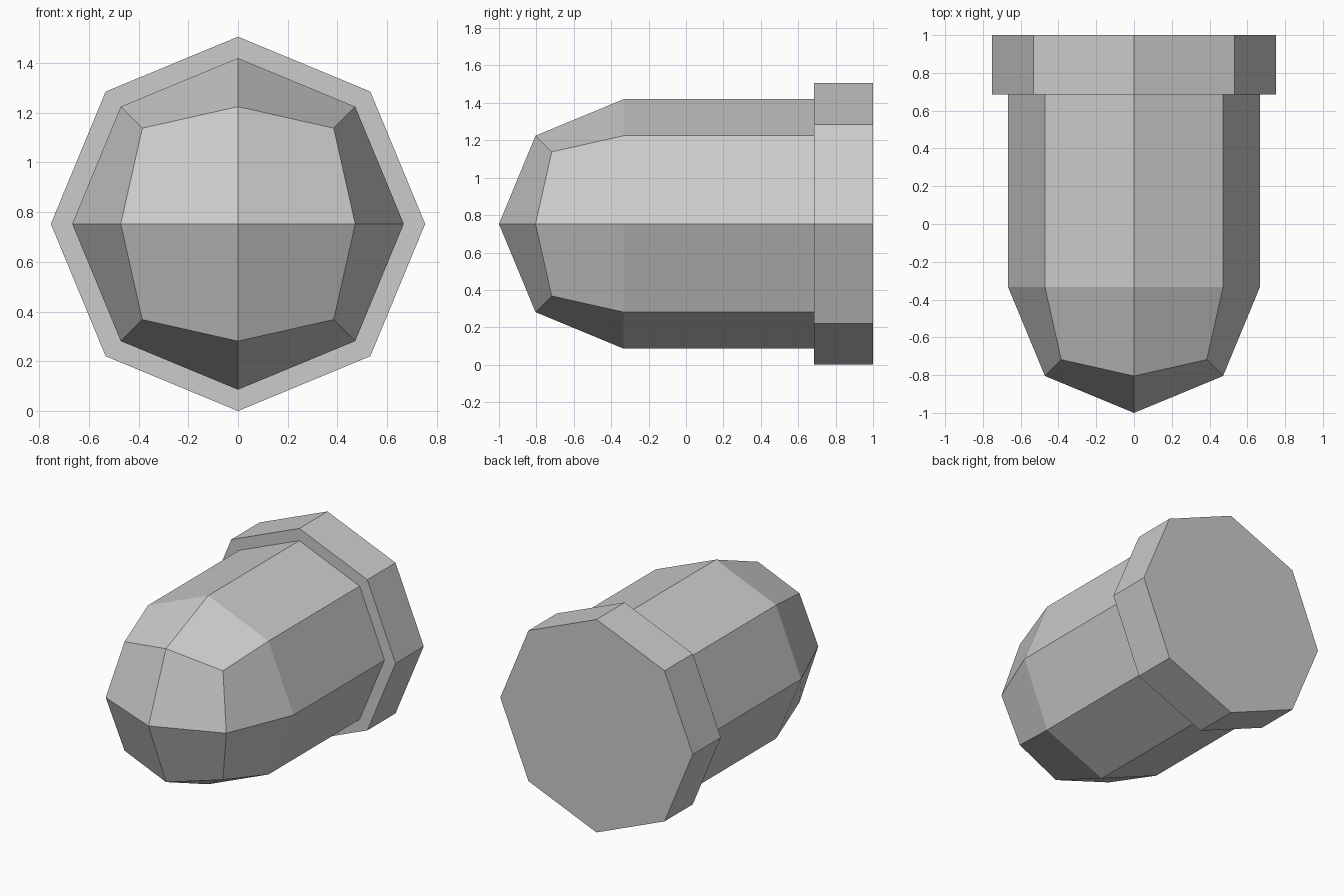
import bpy
import bmesh
from mathutils import Matrix, Vector

AXIS_Z = 0.753
NOSE_Y = -0.333
BODY_RADIUS = 0.667
FLANGE_FRONT = 0.685
FLANGE_RADIUS = 0.753

if "Cube" in bpy.data.objects:
    bpy.data.objects.remove(bpy.data.objects["Cube"], do_unlink=True)

grey = bpy.data.materials.new("plain grey")
grey.use_nodes = True
colour = (0.6, 0.6, 0.6, 1)
grey.diffuse_color = colour
grey.node_tree.nodes["Principled BSDF"].inputs["Base Color"].default_value = colour


def finish(bm, name):
    """Turn the bmesh into a flat-shaded object of one colour."""
    bmesh.ops.recalc_face_normals(bm, faces=bm.faces)
    mesh = bpy.data.meshes.new(name)
    bm.to_mesh(mesh)
    bm.free()
    mesh.materials.append(grey)
    obj = bpy.data.objects.new(name, mesh)
    bpy.context.collection.objects.link(obj)
    return obj


# Rounded body: front half of a cube divided once and pushed out to a sphere
bm = bmesh.new()
bmesh.ops.create_cube(bm, size=2)
bmesh.ops.subdivide_edges(bm, edges=bm.edges[:], cuts=1, use_grid_fill=True)
for v in bm.verts:
    v.co = v.co.normalized() * BODY_RADIUS
bmesh.ops.delete(bm, geom=[v for v in bm.verts if v.co.y > 0.01], context="VERTS")
bmesh.ops.translate(bm, verts=bm.verts, vec=Vector((0, NOSE_Y, AXIS_Z)))

# Straight barrel: open rim of the nose drawn back to the flange
rim = [e for e in bm.edges if e.is_boundary]
drawn = bmesh.ops.extrude_edge_only(bm, edges=rim)["geom"]
for v in drawn:
    if isinstance(v, bmesh.types.BMVert):
        v.co.y = FLANGE_FRONT
finish(bm, "rounded_body")

# Octagonal end flange
bm = bmesh.new()
bmesh.ops.create_cone(bm, cap_ends=True, segments=8, radius1=FLANGE_RADIUS,
                      radius2=FLANGE_RADIUS, depth=1 - FLANGE_FRONT)
place = Matrix.Translation((0, (1 + FLANGE_FRONT) / 2, AXIS_Z))
bmesh.ops.transform(bm, verts=bm.verts, matrix=place @ Matrix.Rotation(1.5707963, 4, "X"))
finish(bm, "end_flange")
